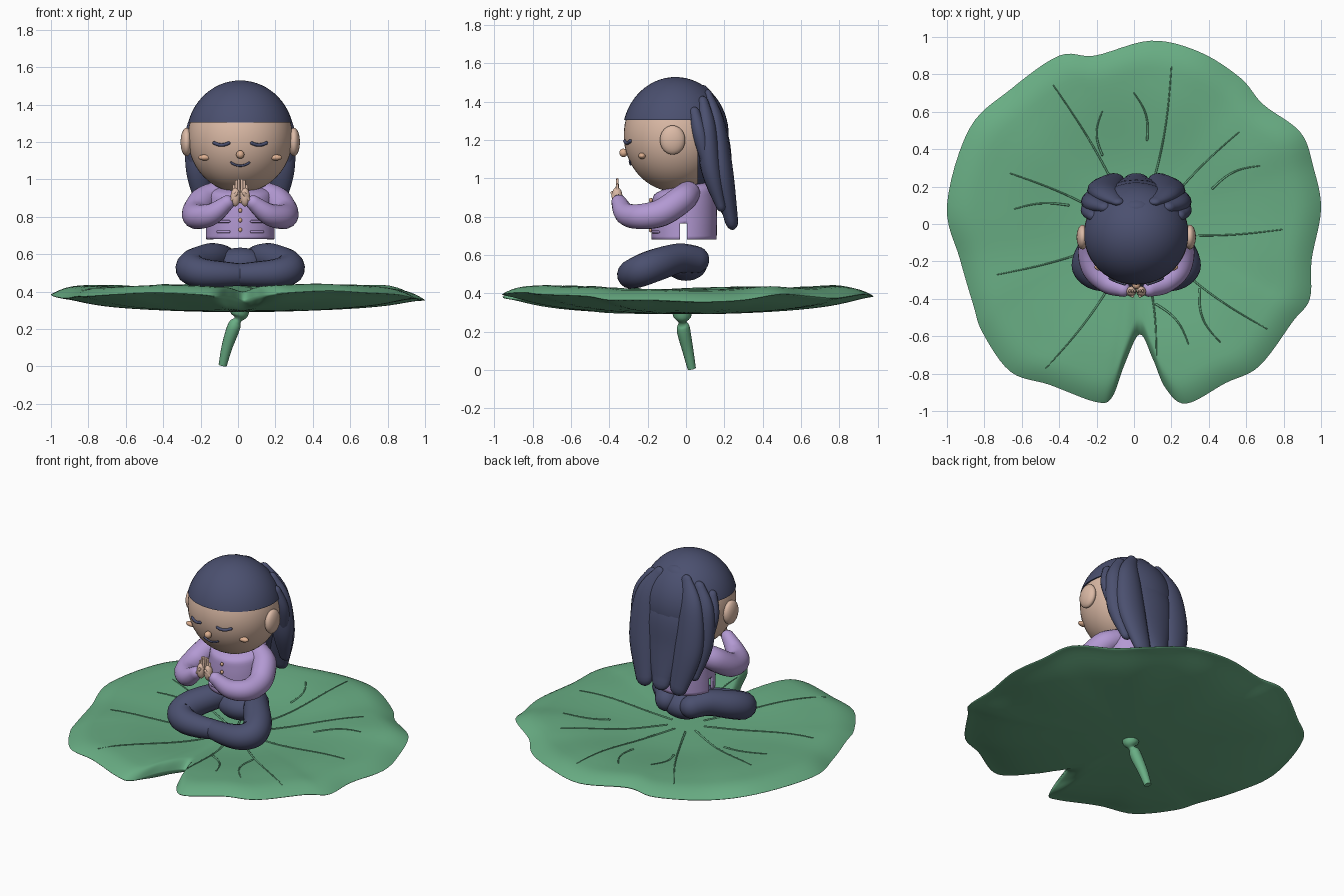
import bpy, bmesh, math
from mathutils import Vector
from mathutils.bvhtree import BVHTree

old = bpy.data.objects.get("Cube")
if old:
    bpy.data.objects.remove(old, do_unlink=True)

MID = 0.012  # the figure sits slightly off centre


def material(name, *rgb):
    mat = bpy.data.materials.new(name)
    mat.use_nodes = True
    mat.diffuse_color = (*rgb, 1)
    shader = next(n for n in mat.node_tree.nodes if n.type == 'BSDF_PRINCIPLED')
    shader.inputs["Base Color"].default_value = (*rgb, 1)
    return mat


LEAF = material("leaf green", 0.14, 0.42, 0.23)
NAVY = material("dark navy", 0.07, 0.08, 0.16)
SKIN = material("skin", 0.71, 0.49, 0.38)
LILAC = material("lilac cloth", 0.45, 0.32, 0.65)
TAN = material("warm tan", 0.72, 0.43, 0.28)


def finish(bm, name, mat, shift=MID, sharp=50):
    bmesh.ops.recalc_face_normals(bm, faces=bm.faces[:])
    for f in bm.faces:
        f.smooth = True
    mesh = bpy.data.meshes.new(name)
    bm.to_mesh(mesh)
    bm.free()
    mesh.materials.append(mat)
    mesh.set_sharp_from_angle(angle=math.radians(sharp))
    obj = bpy.data.objects.new(name, mesh)
    obj.location.x = shift
    bpy.context.collection.objects.link(obj)
    return obj


def spline(points, steps, closed=False):
    """Smooth curve through points of any dimension."""
    p = [Vector(q) for q in points]
    n = len(p)
    out = []
    for i in range(n if closed else n - 1):
        a, b, c, d = (p[j % n] if closed else p[max(0, min(j, n - 1))]
                      for j in range(i - 1, i + 3))
        for s in range(steps):
            t = s / steps
            out.append(b + (c - a) * (t / 2) + (2 * a - 5 * b + 4 * c - d) * (t * t / 2)
                       + (3 * b - a - 3 * c + d) * (t ** 3 / 2))
    return out if closed else out + [p[-1]]


def bridge(bm, rings):
    for a, b in zip(rings, rings[1:]):
        n = len(a)
        for i in range(n):
            j = (i + 1) % n
            bm.faces.new((a[i], a[j], b[j], b[i]))


def tube(name, mat, points, sides=16, flat=1.0, steps=6, rounded=True, shift=MID):
    """Tube along (x, y, z, radius) points, with rounded or flat ends."""
    path = spline(points, steps)
    mids = [v.xyz for v in path]
    radii = [v.w for v in path]
    last = len(mids) - 1
    tans = [(mids[min(i + 1, last)] - mids[max(i - 1, 0)]).normalized() for i in range(last + 1)]
    rows = list(zip(mids, radii, tans))
    if rounded:
        def cap(i, sign):
            m, r, t = rows[i]
            return [(m + t * (sign * r * math.sin(a)), r * math.cos(a), t)
                    for a in (0.4, 0.8, 1.15, 1.42)]
        rows = cap(0, -1)[::-1] + rows + cap(last, 1)
    u = Vector((1, 0, 0)) if abs(tans[0].x) < 0.8 else Vector((0, 0, 1))
    bm = bmesh.new()
    rings = []
    for m, r, t in rows:
        u = (u - t * u.dot(t)).normalized()
        w = t.cross(u) * flat
        angles = [math.tau * k / sides for k in range(sides)]
        rings.append([bm.verts.new(m + (u * math.cos(a) + w * math.sin(a)) * r) for a in angles])
    bridge(bm, rings)
    bm.faces.new(rings[0])
    bm.faces.new(rings[-1])
    return finish(bm, name, mat, shift)


def ellipsoid(name, mat, centre, radii, segments=32, cut=None):
    bm = bmesh.new()
    bmesh.ops.create_uvsphere(bm, u_segments=segments, v_segments=segments * 2 // 3, radius=1)
    for v in bm.verts:
        v.co = Vector(c + r * k for c, r, k in zip(centre, radii, v.co))
    if cut:
        bmesh.ops.bisect_plane(bm, geom=bm.verts[:] + bm.edges[:] + bm.faces[:],
                               plane_co=cut[0], plane_no=cut[1], clear_inner=True)
        bmesh.ops.holes_fill(bm, edges=[e for e in bm.edges if e.is_boundary])
    return finish(bm, name, mat)


def mirrored(points, side):
    return [(side * p[0], *p[1:]) for p in points]


# Leaf: a thick, nearly level pad with a rounded belly, wavy rim and front notch
rim = [(1, .08, .36), (.96, .3, .37), (.89, .49, .4), (.69, .64, .39), (.57, .78, .38), (.35, .92, .4),
       (.09, .98, .39), (-.21, .9, .41), (-.4, .9, .4), (-.66, .72, .38), (-.88, .51, .4), (-1, .1, .39),
       (-.93, -.19, .37), (-.86, -.43, .38), (-.81, -.58, .38), (-.66, -.79, .39), (-.45, -.86, .4),
       (-.21, -.95, .39), (-.12, -.93, .38), (-.05, -.75, .38), (.03, -.59, .37), (.1, -.72, .38),
       (.17, -.88, .39), (.28, -.96, .4), (.49, -.85, .41), (.67, -.76, .4), (.85, -.52, .39),
       (.94, -.4, .37), (.95, -.19, .37)]
edge = spline(rim, 6, closed=True)


def leaf_ring(bm, t, under):
    ring = []
    for e in edge:
        r = e.xy.length * t
        s = max(0, min((r - 0.25) / 0.5, 1))
        wave = (e.z - 0.39) * t ** 3
        z = 0.395 + 0.035 * s * s * (3 - 2 * s) + wave - 0.045 * max(0, (t - 0.85) / 0.15) ** 2
        if under:
            belly = 0.29 + 0.065 * r * r + wave
            z -= (z - belly) * math.sqrt(max(0, 1 - t ** 8))
        ring.append(bm.verts.new((e.x * t, e.y * t, z)))
    return ring


bm = bmesh.new()
steps = [math.sin(math.pi / 2 * k / 20) for k in range(1, 21)]
rings = [leaf_ring(bm, t, False) for t in steps]
rings += [leaf_ring(bm, t, True) for t in steps[-2::-1]]
bridge(bm, rings)
bm.faces.new(rings[0])
bm.faces.new(rings[-1])
surface = BVHTree.FromBMesh(bm)
finish(bm, "lily_leaf", LEAF, shift=0, sharp=80)

# Leaf veins: thin ribs dropped onto the leaf (outer point, inner point, bow)
veins = [(-.43, .74, -.03, .05, .02), (-.17, .6, -.17, .37, -.03), (.2, .84, .05, .05, .03),
         (0, .7, .07, .45, .03), (.56, .49, .12, .03, -.02), (.67, .31, .42, .19, -.03),
         (.79, -.03, .14, -.05, .02), (-.66, .27, -.07, .0, .02), (-.64, .08, -.35, .1, .02),
         (-.73, -.27, -.08, -.08, -.02), (-.47, -.77, -.03, -.15, -.03), (.71, -.56, .12, -.12, .03),
         (.46, -.63, .35, -.35, .04), (.29, -.64, .12, -.43, -.03), (.12, -.7, .05, -.17, -.02)]
for n, (ax, ay, bx, by, bow) in enumerate(veins):
    a, b = Vector((ax, ay)), Vector((bx, by))
    across = Vector((ay - by, bx - ax)).normalized() * bow
    path = []
    for k in range(9):
        t = k / 8
        q = a.lerp(b, t) + across * math.sin(math.pi * t)
        hit = surface.ray_cast(Vector((q.x, q.y, 2)), Vector((0, 0, -1)))[0]
        path.append((q.x, q.y, (hit.z if hit else 0.4) + 0.001, 0.003 + 0.003 * t))
    tube(f"vein_{n}", LEAF, path, sides=8, steps=3, shift=0)

# Stem with a pinched neck
tube("stem", LEAF, [(.01, -.02, .32, .055), (.008, -.02, .275, .045), (0, -.02, .25, .02),
                    (-.015, -.015, .228, .032), (-.03, -.01, .19, .035), (-.06, .01, .1, .029),
                    (-.082, .03, .006, .022)], rounded=False, shift=0)

# Head and hair cap
HEAD, SIZE = Vector((0, -.055, 1.225)), Vector((.28, .27, .295))
shell = SIZE * 1.03
ellipsoid("head", SKIN, HEAD, SIZE, 48)
ellipsoid("hair_cap", NAVY, HEAD, shell, 48, ((0, 0, 1.305), (0, 0, 1)))
ellipsoid("hair_back", NAVY, HEAD, shell, 48, ((0, .06, 0), (0, 1, 0)))


def on_face(x, z, r):
    k = 1 - (x / SIZE.x) ** 2 - ((z - HEAD.z) / SIZE.z) ** 2
    return (x, HEAD.y - SIZE.y * math.sqrt(k) - 0.003, z, r)


# Face details
ellipsoid("nose", TAN, Vector(on_face(0, 1.133, 0)[:3]) - Vector((0, .012, 0)), (.022, .022, .022), 16)
tube("mouth", NAVY, [on_face(x, 1.073 + 7 * x * x, .006) for x in (-.048, -.024, 0, .024, .048)], 8)

# Torso: open jacket shell, lower at the collar, with a vent on each side
bm = bmesh.new()
profile = spline([(.68, .185, .17), (.78, .183, .172), (.88, .178, .168), (.94, .16, .155), (.965, .09, .09)], 4)
rings = []
for z, rx, ry in profile:
    angles = [math.tau * k / 40 for k in range(40)]
    rings.append([bm.verts.new((rx * math.cos(a), -.01 + ry * math.sin(a),
                                z + ry * math.sin(a) * (z - .68) * .6)) for a in angles])
bridge(bm, rings)
for co, no in (((0, -.032, 0), (0, 1, 0)), ((0, .006, 0), (0, 1, 0)), ((0, 0, .765), (0, 0, 1))):
    bmesh.ops.bisect_plane(bm, geom=bm.verts[:] + bm.edges[:] + bm.faces[:], plane_co=co, plane_no=no)
vent = [f for f in bm.faces if -.032 < f.calc_center_median().y < .006 and f.calc_center_median().z < .765]
bmesh.ops.delete(bm, geom=vent, context='FACES')
jacket = finish(bm, "jacket", LILAC)
thick = jacket.modifiers.new("Thickness", 'SOLIDIFY')
thick.thickness = 0.015

# Jacket beads down the front
for n in range(4):
    ellipsoid(f"bead_{n}", TAN, (0, -.184, .73 + .052 * n), (.01, .01, .012), 12)

# Pelvis
ellipsoid("pelvis", NAVY, (0, .0, .55), (.14, .11, .085))

# Paired parts
for word, s in (("left", 1), ("right", -1)):
    ellipsoid(f"{word}_ear", SKIN, (s * .287, -.07, 1.2), (.032, .066, .076), 24)
    ellipsoid(f"{word}_cheek", TAN, on_face(s * .19, 1.117, 0)[:3], (.034, .02, .016), 16)
    tube(f"{word}_eye", NAVY, [on_face(s * x, 1.184 + 7 * (x - .1) ** 2, .009)
                               for x in (.062, .08, .1, .12, .14)], 8)
    for z in (.775, .72):
        seam = [(s * x, -.012 - .172 * math.sqrt(1 - (x / .185) ** 2), z, .007) for x in (.06, .09, .12)]
        tube(f"{word}_pocket_seam", LILAC, seam, 8)

    # Arm bending forward to the joined hands
    tube(f"{word}_sleeve", LILAC, mirrored([(.14, .01, .92, .065), (.2, -.03, .885, .073), (.24, -.13, .82, .072),
         (.225, -.24, .8, .066), (.15, -.315, .815, .058), (.07, -.35, .875, .04)], s))
    ellipsoid(f"{word}_palm", SKIN, (s * .026, -.36, .905), (.026, .028, .05), 16)
    for n, (x, top) in enumerate(((.009, .995), (.023, .99), (.038, .965))):
        tube(f"{word}_finger_{n}", SKIN, mirrored([(x, -.36, .91, .01), (x * .9, -.358, top, .007)], s), 10)
    tube(f"{word}_thumb", SKIN, mirrored([(.045, -.37, .89, .011), (.02, -.385, .925, .009)], s), 10)

    # Crossed leg
    tube(f"{word}_leg", NAVY, mirrored([(.09, .05, .575, .072), (.15, -.04, .582, .078), (.235, -.15, .55, .085),
         (.26, -.23, .52, .084), (.2, -.28, .5, .077), (.08, -.285, .493, .067), (-.05, -.255, .49, .055)], s))

    # Long hair strands
    tube(f"{word}_back_strand", NAVY, mirrored([(.1, .12, 1.43, .035), (.16, .16, 1.28, .075), (.165, .19, 1.03, .095),
         (.125, .235, .79, .06)], s), flat=.6)
    tube(f"{word}_side_strand", NAVY, mirrored([(.17, .09, 1.39, .04), (.22, .11, 1.26, .065), (.22, .13, 1.05, .07),
         (.2, .18, .86, .035)], s), flat=.75)
    tube(f"{word}_front_strand", NAVY, mirrored([(.23, .045, 1.34, .033), (.255, .075, 1.22, .042),
         (.24, .12, 1.04, .028)], s), flat=.9)

tube("middle_strand", NAVY, [(0, .1, 1.39, .1), (0, .14, 1.2, .17), (0, .17, 1, .15), (0, .235, .8, .065)], flat=.5)
